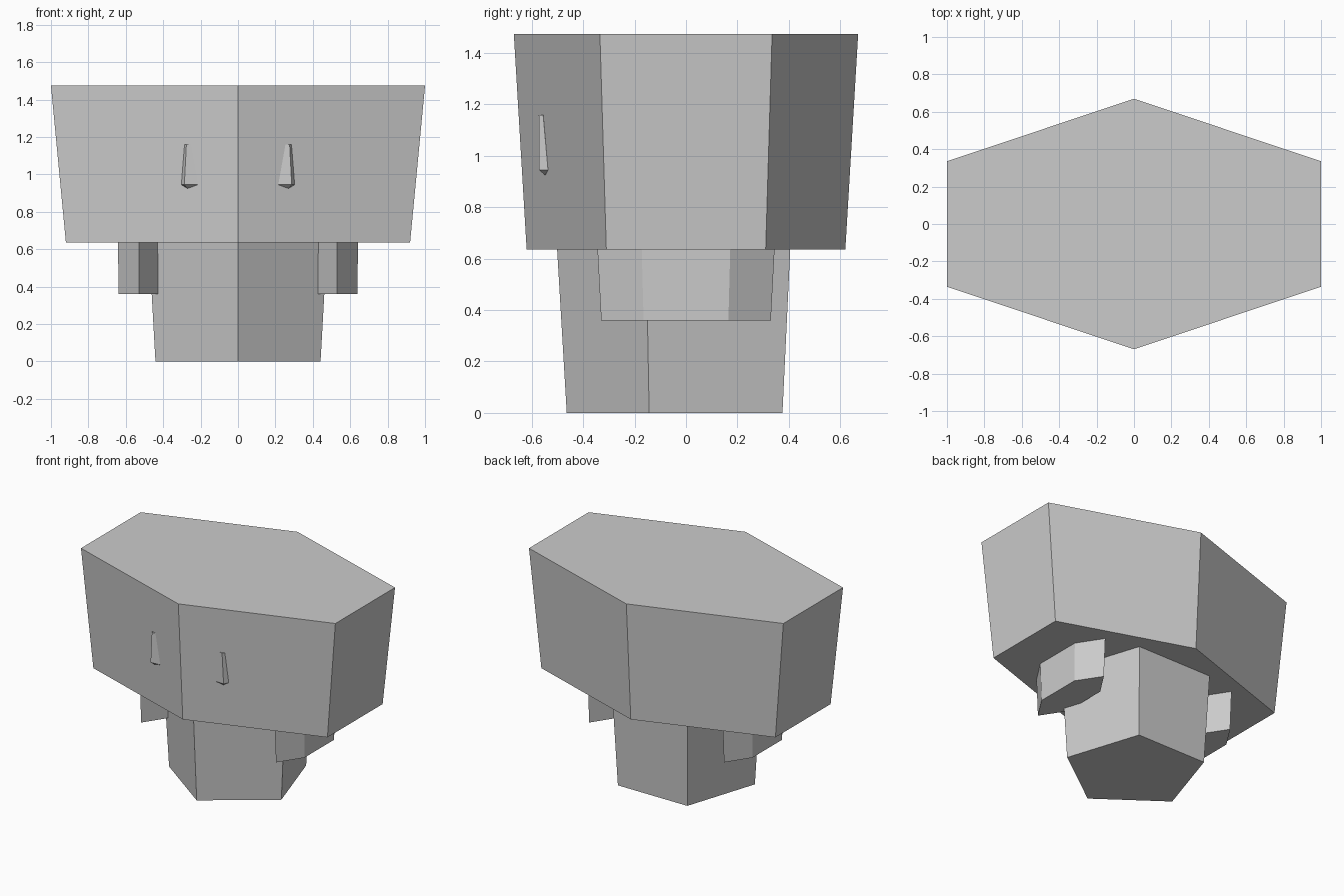
import bpy, bmesh, math

if "Cube" in bpy.data.objects:
    bpy.data.objects.remove(bpy.data.objects["Cube"])


def loft(name, rings, tip=None):
    """Flat-shaded solid through matching rings; optional tip closes the first ring."""
    bm = bmesh.new()
    loops = [[bm.verts.new(p) for p in ring] for ring in rings]
    n = len(loops[0])
    for a, b in zip(loops, loops[1:]):
        for i in range(n):
            j = (i + 1) % n
            bm.faces.new((a[i], a[j], b[j], b[i]))
    bm.faces.new(loops[-1])
    if tip:
        t = bm.verts.new(tip)
        for i in range(n):
            bm.faces.new((t, loops[0][(i + 1) % n], loops[0][i]))
    else:
        bm.faces.new(loops[0][::-1])
    bmesh.ops.recalc_face_normals(bm, faces=bm.faces[:])
    mesh = bpy.data.meshes.new(name)
    bm.to_mesh(mesh)
    bm.free()
    obj = bpy.data.objects.new(name, mesh)
    bpy.context.collection.objects.link(obj)
    return obj


def ring(n, rx, ry, z, cx=0.0):
    """Polygon with one corner facing the front; rx, ry are circumradii."""
    return [(cx + rx * math.sin(2 * math.pi * i / n),
             -ry * math.cos(2 * math.pi * i / n), z) for i in range(n)]


def mirror_x(obj):
    obj.modifiers.new("mirror", 'MIRROR').use_axis = (True, False, False)


S = math.sin(math.pi / 3)

# Wide hexagonal head
loft("head", [ring(6, 0.92 / S, 0.62, 0.635), ring(6, 1.0 / S, 0.67, 1.475)])

# Five-sided body widening upward
loft("body", [ring(5, 0.464, 0.464, 0.0), ring(5, 0.502, 0.502, 0.645)])

# Hexagonal side arms tucked under the head
mirror_x(loft("arms", [ring(6, 0.108 / S, 0.33, 0.36, 0.53),
                       ring(6, 0.112 / S, 0.345, 0.645, 0.53)]))

# Slim tapering eyes half sunk in the front faces
bottom = [(0.287, -0.572, 0.945), (0.303, -0.537, 0.945),
          (0.27, -0.51, 0.945), (0.214, -0.566, 0.945)]
top = [(0.276, -0.573, 1.16), (0.286, -0.556, 1.16),
       (0.27, -0.54, 1.16), (0.253, -0.566, 1.16)]
mirror_x(loft("eyes", [bottom, top], tip=(0.27, -0.548, 0.925)))
